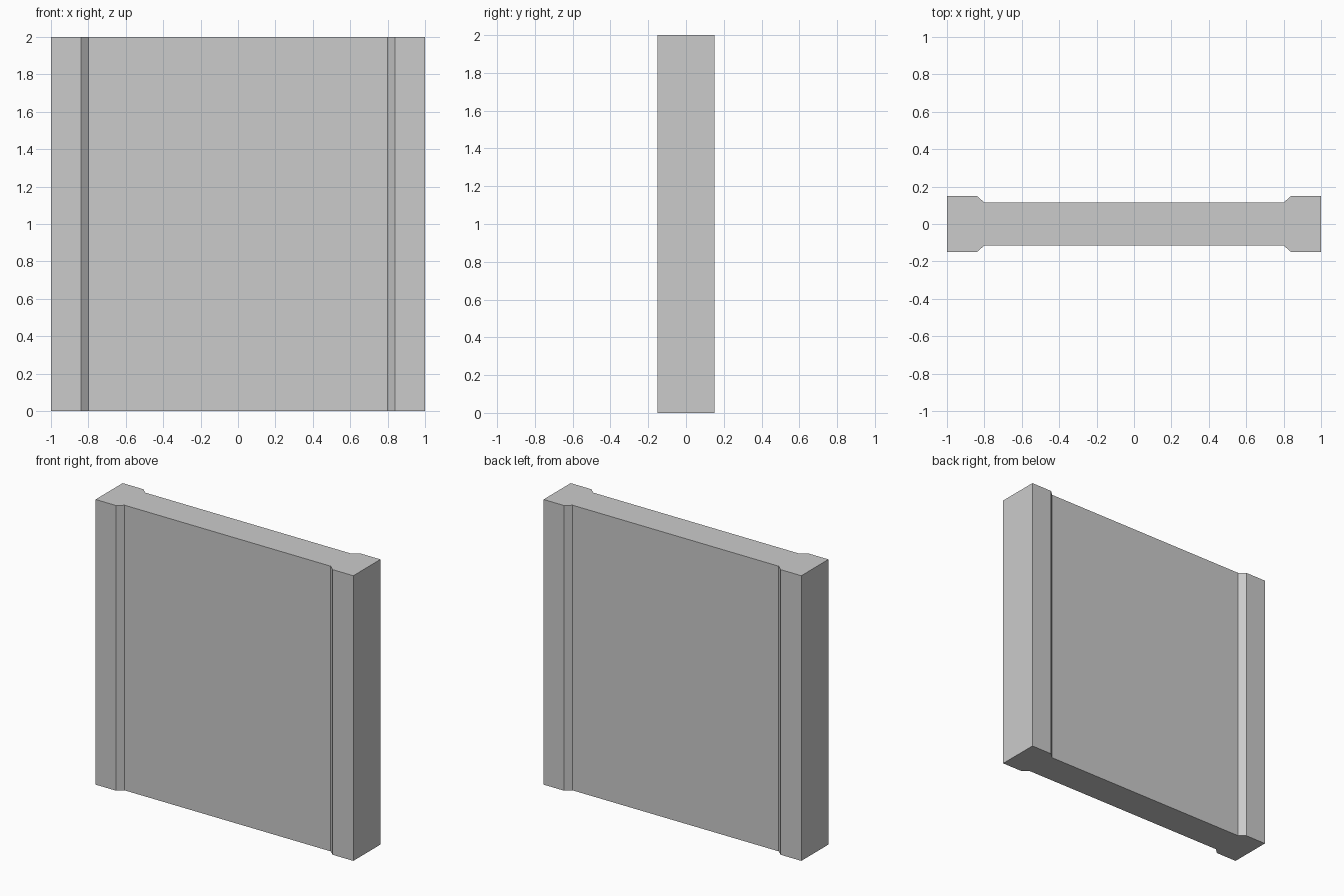
import bpy
import bmesh

cube = bpy.data.objects.get("Cube")
if cube:
    bpy.data.objects.remove(cube, do_unlink=True)

HEIGHT = 2.0

# Plain grey material
grey = bpy.data.materials.new("light_grey")
grey.use_nodes = True
colour = (0.6, 0.6, 0.6, 1.0)
grey.diffuse_color = colour
grey.node_tree.nodes["Principled BSDF"].inputs["Base Color"].default_value = colour

# Wall outline: thick end posts, sloped shoulders, thinner middle panel
quarter = [(1.0, 0.15), (0.84, 0.15), (0.80, 0.115)]
back = quarter + [(-x, y) for x, y in reversed(quarter)]
outline = back + [(-x, -y) for x, y in back]

# Extrude the outline upwards
bm = bmesh.new()
base = bm.faces.new([bm.verts.new((x, y, 0)) for x, y in outline])
top = bmesh.ops.extrude_face_region(bm, geom=[base], use_keep_orig=True)
verts = [v for v in top["geom"] if isinstance(v, bmesh.types.BMVert)]
bmesh.ops.translate(bm, verts=verts, vec=(0, 0, HEIGHT))
bmesh.ops.recalc_face_normals(bm, faces=bm.faces)

mesh = bpy.data.meshes.new("wall_panel")
bm.to_mesh(mesh)
bm.free()
mesh.materials.append(grey)
wall = bpy.data.objects.new("wall_panel", mesh)
bpy.context.collection.objects.link(wall)
